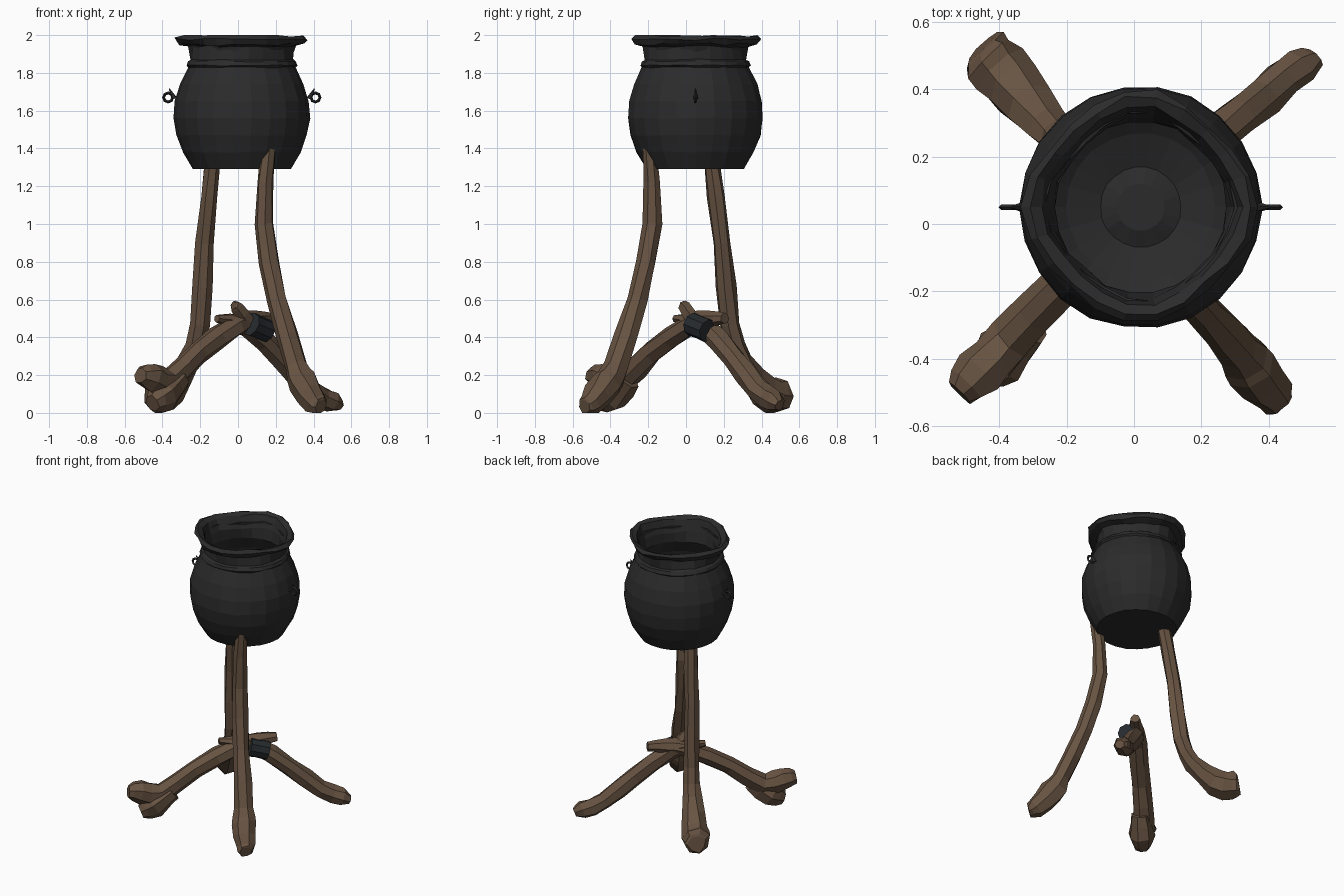
import bpy, bmesh, math, random
from mathutils import Vector

random.seed(4)
if "Cube" in bpy.data.objects:
    bpy.data.objects.remove(bpy.data.objects["Cube"])


def material(name, red, green, blue):
    mat = bpy.data.materials.new(name)
    mat.use_nodes = True
    color = (red, green, blue, 1)
    mat.diffuse_color = color
    shader = mat.node_tree.nodes["Principled BSDF"]
    shader.inputs["Base Color"].default_value = color
    return mat


WOOD = material("brown wood", .135, .086, .054)
IRON = material("black iron", .024, .024, .024)
CORD = material("dark blue cord", .02, .025, .029)

UP = Vector((0, 0, 1))
FRONT_LEFT = Vector((1, -1, 0)).normalized()
BACK_LEFT = Vector((1, 1, 0)).normalized()
FRONT_RIGHT = -BACK_LEFT
BACK_RIGHT = -FRONT_LEFT


def wobble(amount):
    return random.uniform(-amount, amount)


def loft(name, rings, mat):
    """Join equal rings of points into a closed, flat shaded skin."""
    bm = bmesh.new()
    loops = [[bm.verts.new(point) for point in ring] for ring in rings]
    for lower, upper in zip(loops, loops[1:]):
        for i in range(len(lower)):
            bm.faces.new((lower[i - 1], lower[i], upper[i], upper[i - 1]))
    bm.faces.new(loops[0])
    bm.faces.new(loops[-1])
    bmesh.ops.recalc_face_normals(bm, faces=bm.faces)
    mesh = bpy.data.meshes.new(name)
    bm.to_mesh(mesh)
    bm.free()
    mesh.materials.append(mat)
    bpy.context.collection.objects.link(bpy.data.objects.new(name, mesh))


def smooth_path(stations):
    """Insert one curved midpoint between each pair of stations."""
    path = [Vector(station) for station in stations]
    result = []
    for i in range(len(path) - 1):
        before, after = path[max(i - 1, 0)], path[min(i + 2, len(path) - 1)]
        middle = (path[i] + path[i + 1]) / 2
        result += [path[i], middle + (middle - (before + after) / 2) / 8]
    return result + [path[-1]]


def branch(name, heading, stations, start=0, end=0, mat=WOOD, sides=7, rough=.12):
    """Rough log from stations of (distance along heading, height, radius),
    drifting sideways from start to end."""
    path = smooth_path(stations)
    side = heading.cross(UP)
    last = len(path) - 1
    centers = [heading * p.x + UP * p.y + side * (start + (end - start) * k / last)
               for k, p in enumerate(path)]
    rings = []
    for k, center in enumerate(centers):
        tangent = centers[min(k + 1, last)] - centers[max(k - 1, 0)]
        lift = side.cross(tangent).normalized()
        ring = []
        for i in range(sides):
            angle = math.tau * i / sides
            radius = path[k].z * (1 + wobble(rough))
            point = center + radius * (side * math.cos(angle) + lift * math.sin(angle))
            point.z = max(point.z, 0)
            ring.append(point)
        rings.append(ring)
    loft(name, rings, mat)


# Tall poles carrying the pot
branch("front_pole", FRONT_LEFT, [
    (.25, 1.4, .04), (.22, 1, .05), (.33, .6, .055), (.48, .25, .065),
    (.54, .16, .085), (.65, .05, .065), (.69, .03, .04)], start=.02, end=.07)
branch("back_pole", BACK_RIGHT, [
    (.19, 1.33, .045), (.26, .9, .05), (.31, .47, .055),
    (.39, .28, .06), (.54, .12, .085), (.65, .09, .09), (.69, .09, .06)], end=.05)

# Crossed low logs
branch("forked_log", FRONT_RIGHT, [
    (-.26, .5, .03), (-.14, .49, .05), (0, .46, .06), (.28, .32, .06),
    (.5, .17, .07), (.64, .19, .075), (.72, .2, .045)], start=.03, end=.01)
branch("fork_knob", FRONT_RIGHT, [(.43, .18, .06), (.55, .09, .085), (.64, .05, .045)])
branch("straight_log", BACK_LEFT, [
    (-.12, .5, .02), (.1, .46, .055), (.34, .29, .06),
    (.54, .12, .06), (.68, .06, .055), (.73, .04, .03)], start=-.04, end=.03)

# Broken twig stubs
branch("top_stub", FRONT_RIGHT, [(-.07, .48, .04), (.01, .56, .035), (.03, .57, .02)], sides=5)
branch("pole_stub", FRONT_LEFT, [(.26, .8, .03), (.28, .88, .015)], start=.03, end=.02, sides=5)

# Cord lashing around the crossing
branch("lashing", BACK_LEFT, [(.07, .47, .062), (.19, .435, .062)],
       start=.025, end=.025, mat=CORD, sides=9, rough=.04)

# Pot: bulging wall, rolled collar, flared lip, then the hollow inside
CENTER = Vector((.02, .05, 0))
BASE, NECK, TOP = 1.29, 1.83, 2


def belly(height):
    return .36 - 1.2 * (height - 1.58) ** 2


heights = [BASE + (NECK - BASE) * i / 6 for i in range(7)]
outside = [(belly(z), z) for z in heights]
collar = [(.295, 1.84), (.285, 1.86), (.27, 1.87)]
lip = [(.28, 1.94), (.33, 1.95), (.35, 1.98), (.33, TOP), (.3, 1.98), (.27, 1.9)]
inside = [(belly(z) - .03, z) for z in reversed(heights[2:])]
floor = [(.22, 1.4), (.12, 1.36), (.07, 1.38)]

pot_rings = []
for radius, height in outside + collar + lip + inside + floor:
    on_lip = (radius, height) in lip
    rough = .025 if on_lip else .01
    ring = []
    for i in range(22):
        angle = math.tau * i / 22
        r = radius * (1 + wobble(rough))
        if on_lip:
            # the lip is pulled out toward the four sides, tucked in between
            r *= .95 + .05 * math.cos(4 * angle)
        z = height if height == BASE else min(TOP, height + wobble(rough / 3))
        ring.append(CENTER + Vector((r * math.cos(angle), r * math.sin(angle), z)))
    pot_rings.append(ring)
loft("pot", pot_rings, IRON)

# Ring handles on both sides, each on a small spike
for label, sign in (("left", 1), ("right", -1)):
    handle = CENTER + Vector((sign * .39, 0, 1.67))
    bpy.ops.mesh.primitive_torus_add(
        major_segments=8, minor_segments=4, major_radius=.024, minor_radius=.008,
        location=handle, rotation=(math.pi / 2, 0, 0))
    bpy.context.object.name = label + "_handle_ring"
    bpy.context.object.data.materials.append(IRON)
    bpy.ops.mesh.primitive_cone_add(
        vertices=5, radius1=.014, radius2=.003, depth=.06,
        location=handle + Vector((-sign * .02, 0, .02)), rotation=(0, sign / 2, 0))
    bpy.context.object.name = label + "_handle_spike"
    bpy.context.object.data.materials.append(IRON)
